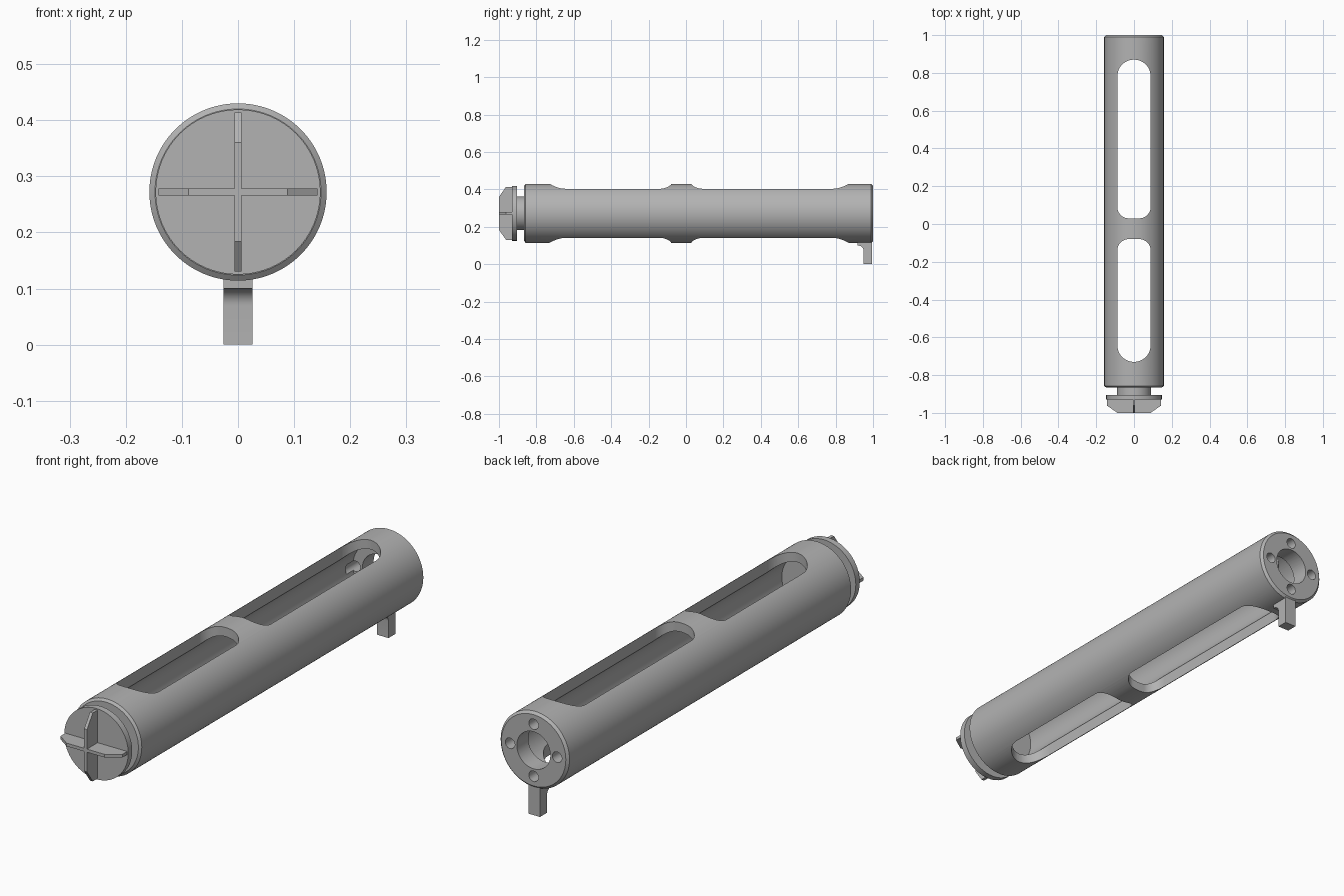
import bpy, bmesh
from math import pi, sin, cos
from mathutils import Matrix, Vector

if "Cube" in bpy.data.objects:
    bpy.data.objects.remove(bpy.data.objects["Cube"])

AXIS = 0.272      # height of the tube axis
RADIUS = 0.158

grey = bpy.data.materials.new("plain grey")
grey.use_nodes = True
colour = (0.45, 0.45, 0.45, 1)
grey.diffuse_color = colour
grey.node_tree.nodes["Principled BSDF"].inputs["Base Color"].default_value = colour


def finish(bm, name):
    bmesh.ops.recalc_face_normals(bm, faces=bm.faces)
    mesh = bpy.data.meshes.new(name)
    bm.to_mesh(mesh)
    bm.free()
    mesh.materials.append(grey)
    obj = bpy.data.objects.new(name, mesh)
    bpy.context.collection.objects.link(obj)
    return obj


def lathe(name, profile, x=0, z=AXIS, steps=64):
    """Revolve (radius, y) points about a line parallel to y."""
    bm = bmesh.new()
    verts = [bm.verts.new((r, y, 0)) for r, y in profile]
    edges = [bm.edges.new(pair) for pair in zip(verts, verts[1:])]
    bmesh.ops.spin(bm, geom=verts + edges, cent=(0, 0, 0), axis=(0, 1, 0),
                   angle=2 * pi, steps=steps, use_duplicate=False)
    bmesh.ops.remove_doubles(bm, verts=bm.verts, dist=1e-5)
    bmesh.ops.translate(bm, verts=bm.verts, vec=(x, 0, z))
    return finish(bm, name)


def rod(name, r, y0, y1, x=0, z=AXIS, steps=64):
    return lathe(name, [(0, y0), (r, y0), (r, y1), (0, y1)], x, z, steps)


def prism(name, points, direction):
    """Extrude a planar outline along a vector."""
    bm = bmesh.new()
    face = bm.faces.new([bm.verts.new(p) for p in points])
    new = bmesh.ops.extrude_face_region(bm, geom=[face])["geom"]
    bmesh.ops.translate(bm, vec=direction,
                        verts=[v for v in new if isinstance(v, bmesh.types.BMVert)])
    return finish(bm, name)


def slot_cutter(y0, y1, r0, r1, half=0.088):
    """Rounded slot outline with its own corner radius at each end."""
    corners = [(half - r1, y1 - r1, r1, 0), (r1 - half, y1 - r1, r1, 1),
               (r0 - half, y0 + r0, r0, 2), (half - r0, y0 + r0, r0, 3)]
    points = []
    for cx, cy, r, quarter in corners:
        for i in range(13):
            a = (quarter + i / 12) * pi / 2
            points.append((cx + r * cos(a), cy + r * sin(a), -0.1))
    return prism("slot_cutter", points, (0, 0, 0.8))


def cut(obj, cutters):
    bpy.context.view_layer.objects.active = obj
    for c in cutters:
        mod = obj.modifiers.new("cut", 'BOOLEAN')
        mod.operation = 'DIFFERENCE'
        mod.solver = 'EXACT'
        mod.object = c
        bpy.ops.object.modifier_apply(modifier=mod.name)
        bpy.data.objects.remove(c)


# Tube with chamfered ends, hollow bore, end holes and through slots
tube = lathe("tube_body", [(0, -0.865), (0.148, -0.865), (RADIUS, -0.857),
                           (RADIUS, 0.99), (0.148, 1.0), (0, 1.0)], steps=96)
cutters = [rod("bore_cutter", 0.12, -0.80, 0.925),
           rod("centre_hole_cutter", 0.077, 0.85, 1.1)]
for i in range(4):
    a = i * pi / 2
    cutters.append(rod("small_hole_cutter", 0.022, 0.88, 1.1,
                       0.108 * cos(a), AXIS + 0.108 * sin(a), 24))
cutters += [slot_cutter(0.03, 0.87, 0.06, 0.0875),
            slot_cutter(-0.73, -0.08, 0.0875, 0.06)]
cut(tube, cutters)

# Knob: neck and disc
neck = rod("knob_neck", 0.09, -0.91, -0.86)
disc = rod("knob_disc", 0.147, -0.93, -0.904)

# Crossed grip fins with sloping tips
half_fin = [(0.142, -0.925), (0.142, -0.962), (0.088, -1.0)]
outline = half_fin + [(-u, y) for u, y in reversed(half_fin)]
T = 0.0065
prism("grip_fin_horizontal", [(u, y, AXIS - T) for u, y in outline], (0, 0, 2 * T))
prism("grip_fin_vertical", [(-T, y, AXIS + u) for u, y in outline], (2 * T, 0, 0))

# Foot under the rear end with a filleted front
W, R = 0.026, 0.03
fillet = [(0.95 - R * (1 - cos(a)), 0.07 + R * sin(a))
          for a in (i * pi / 16 for i in range(9))]
side = [(0.995, 0), (0.95, 0)] + fillet + [(0.917, 0.1), (0.917, 0.122), (0.995, 0.122)]
foot = prism("rear_foot", [(-W, y, z) for y, z in side], (2 * W, 0, 0))

# Smooth the round parts, keeping the edges sharp
bpy.ops.object.select_all(action='DESELECT')
for obj in (tube, neck, disc, foot):
    obj.select_set(True)
bpy.context.view_layer.objects.active = tube
bpy.ops.object.shade_smooth_by_angle(angle=pi / 6)
